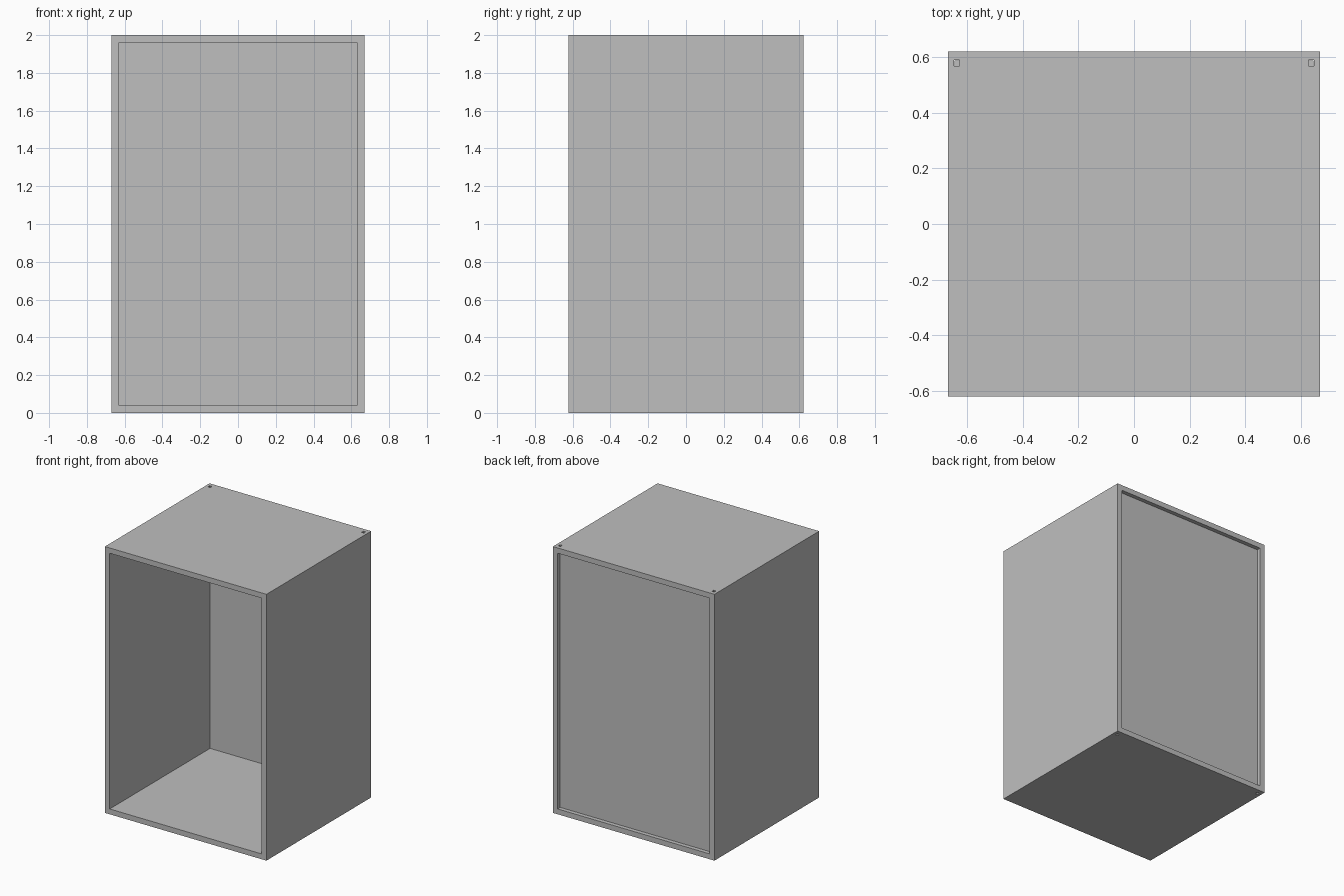
import bpy

if "Cube" in bpy.data.objects:
    bpy.data.objects.remove(bpy.data.objects["Cube"])

W, D, H = 0.671, 0.621, 2.0      # half width, half depth, height
T = 0.04                         # board thickness
GROOVE_Y, GROOVE_W, GROOVE_D = 0.58, 0.022, 0.017

grey = bpy.data.materials.new("light_grey")
grey.diffuse_color = (0.52, 0.52, 0.52, 1)
grey.use_nodes = True
grey.node_tree.nodes["Principled BSDF"].inputs["Base Color"].default_value = grey.diffuse_color


def box(name, x0, x1, y0, y1, z0, z1):
    bpy.ops.mesh.primitive_cube_add(size=1)
    ob = bpy.context.object
    ob.name = name
    for v in ob.data.vertices:
        v.co = ((x0, x1)[v.co.x > 0], (y0, y1)[v.co.y > 0], (z0, z1)[v.co.z > 0])
    ob.data.materials.append(grey)
    return ob


def cut(target, cutter):
    mod = target.modifiers.new(cutter.name, 'BOOLEAN')
    mod.operation, mod.solver, mod.object = 'DIFFERENCE', 'EXACT', cutter
    bpy.context.view_layer.objects.active = target
    bpy.ops.object.modifier_apply(modifier=mod.name)
    bpy.data.objects.remove(cutter)


# Cabinet carcass: top, bottom and two sides, open from front to back
carcass = box("cabinet_carcass", -W, W, -D, D, 0, H)
cut(carcass, box("opening_cutter", -W + T, W - T, -1, 1, T, H - T))

# Upright grooves in the sides, open at the ends
g0, g1 = GROOVE_Y - GROOVE_W / 2, GROOVE_Y + GROOVE_W / 2
inner = W - T
for side in (-1, 1):
    xs = sorted((side * (inner - 0.002), side * (inner + GROOVE_D)))
    cut(carcass, box("groove_cutter", *xs, g0, g1, -0.1, H + 0.1))

# Recessed back panel held by the grooves
reach = inner + GROOVE_D - 0.001
box("back_panel", -reach, reach, g0 + 0.001, g1 - 0.001, T - 0.01, H - T + 0.01)
